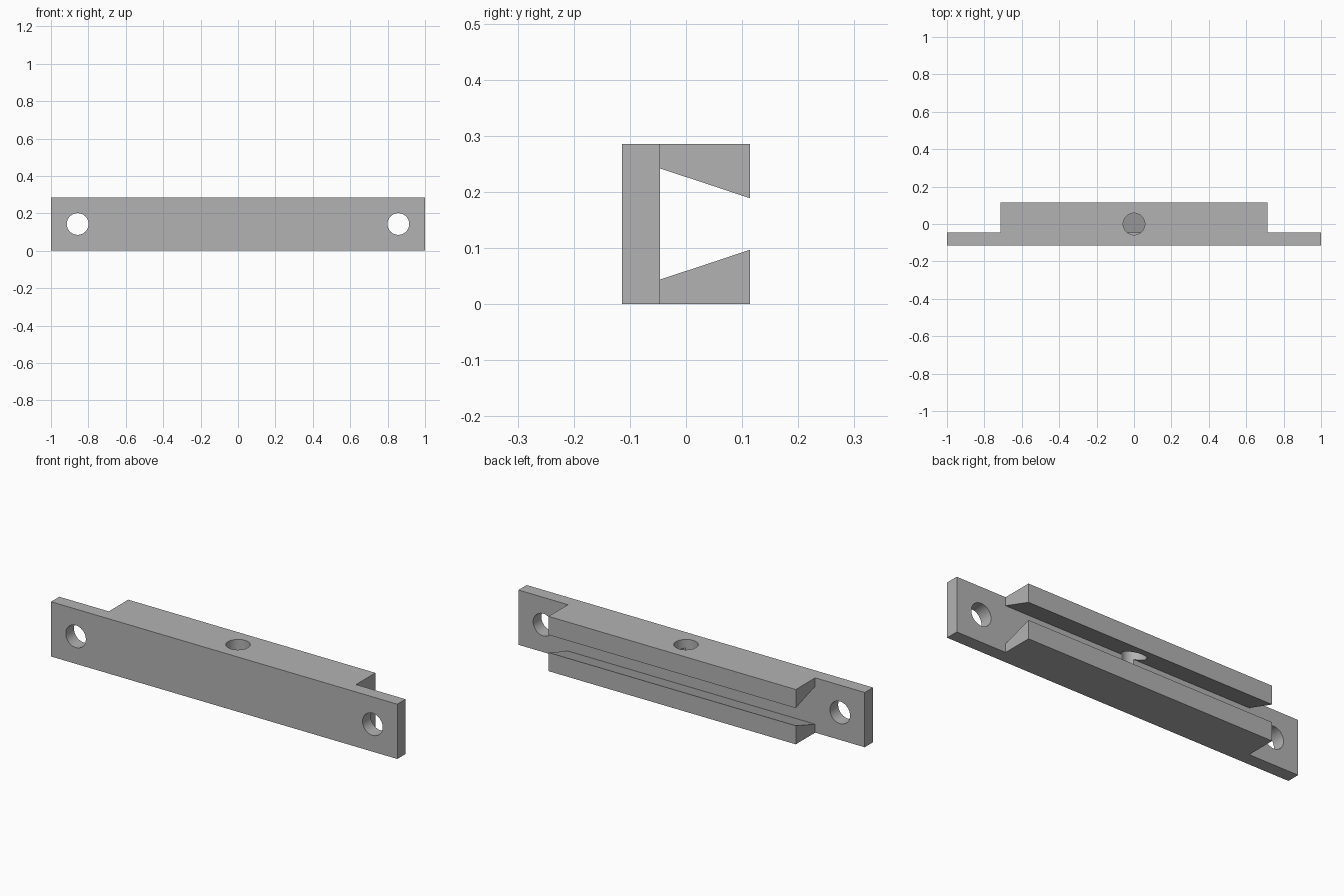
import bpy, bmesh, math
from mathutils import Matrix

cube = bpy.data.objects.get("Cube")
if cube:
    bpy.data.objects.remove(cube, do_unlink=True)

LENGTH, BODY, HEIGHT = 2.0, 1.428, 0.286
FRONT, SEAT, BACK = -0.114, -0.046, 0.114
MID = HEIGHT / 2
RADIUS = 0.058

grey = bpy.data.materials.new("grey metal")
grey.use_nodes = True
colour = (0.45, 0.45, 0.45, 1)
grey.diffuse_color = colour
grey.node_tree.nodes["Principled BSDF"].inputs["Base Color"].default_value = colour


def make_object(name, bm):
    bmesh.ops.recalc_face_normals(bm, faces=bm.faces)
    mesh = bpy.data.meshes.new(name)
    bm.to_mesh(mesh)
    bm.free()
    mesh.materials.append(grey)
    obj = bpy.data.objects.new(name, mesh)
    bpy.context.collection.objects.link(obj)
    return obj


def extrude_x(name, profile, length):
    """Extrude a (y, z) profile along x, centred."""
    bm = bmesh.new()
    face = bm.faces.new([bm.verts.new((-length / 2, y, z)) for y, z in profile])
    ext = bmesh.ops.extrude_face_region(bm, geom=[face])
    verts = [v for v in ext["geom"] if isinstance(v, bmesh.types.BMVert)]
    bmesh.ops.translate(bm, verts=verts, vec=(length, 0, 0))
    return make_object(name, bm)


def drill(name, centre, depth, turn=0):
    bm = bmesh.new()
    bmesh.ops.create_cone(
        bm, cap_ends=True, segments=48, radius1=RADIUS, radius2=RADIUS, depth=depth,
        matrix=Matrix.Translation(centre) @ Matrix.Rotation(turn, 4, 'X'))
    return make_object(name, bm)


def combine(target, other, operation):
    """Apply a boolean and remove the operand."""
    mod = target.modifiers.new(other.name, 'BOOLEAN')
    mod.operation, mod.solver, mod.object = operation, 'EXACT', other
    bpy.context.view_layer.objects.active = target
    bpy.ops.object.modifier_apply(modifier=mod.name)
    bpy.data.objects.remove(other, do_unlink=True)


# Mounting plate
bracket = extrude_x("dovetail_bracket", [(FRONT, 0), (SEAT, 0), (SEAT, HEIGHT), (FRONT, HEIGHT)], LENGTH)

# Wedge jaws, mirrored about mid height
jaw = [(SEAT, 0), (BACK, 0), (BACK, 0.097), (SEAT, 0.044)]
combine(bracket, extrude_x("lower_jaw", jaw, BODY), 'UNION')
combine(bracket, extrude_x("upper_jaw", [(y, HEIGHT - z) for y, z in jaw], BODY), 'UNION')

# Screw holes through the ears
for side in (-1, 1):
    combine(bracket, drill("ear_hole", (side * 0.857, FRONT, MID), 0.4, math.pi / 2), 'DIFFERENCE')

# Set screw hole from the top down to mid height
combine(bracket, drill("top_hole", (0, 0, MID + 0.15), 0.3), 'DIFFERENCE')

bpy.ops.object.select_all(action='DESELECT')
bracket.select_set(True)
bpy.context.view_layer.objects.active = bracket
bpy.ops.object.shade_smooth_by_angle(angle=math.radians(30))
